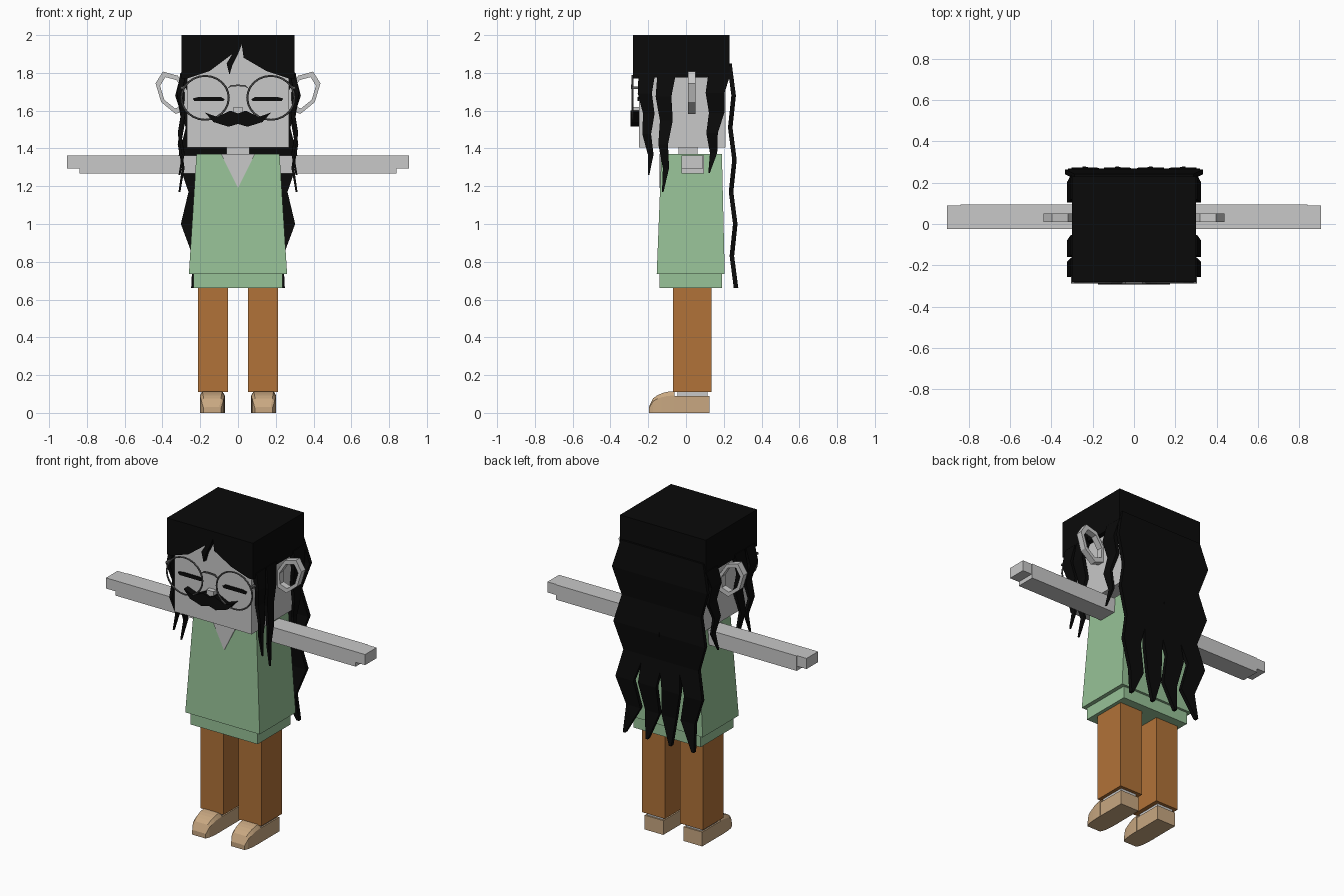
import bpy
import bmesh
from math import sin, cos, pi, sqrt

cube = bpy.data.objects.get("Cube")
if cube:
    bpy.data.objects.remove(cube, do_unlink=True)


def material(name, red, green, blue):
    mat = bpy.data.materials.new(name)
    mat.use_nodes = True
    mat.diffuse_color = (red, green, blue, 1)
    shader = mat.node_tree.nodes["Principled BSDF"]
    shader.inputs["Base Color"].default_value = mat.diffuse_color
    return mat


SKIN = material("pale grey skin", .58, .58, .58)
HAIR = material("black hair", .003, .003, .003)
SHIRT = material("soft green cloth", .31, .54, .31)
TROUSERS = material("rust brown cloth", .44, .17, .04)
LEATHER = material("tan leather", .58, .39, .22)
METAL = material("dark grey metal", .12, .12, .12)


def loft(name, rings, mat):
    """Skin a list of equal-length point rings and cap both ends."""
    bm = bmesh.new()
    loops = [[bm.verts.new(point) for point in ring] for ring in rings]
    for lower, upper in zip(loops, loops[1:]):
        for i in range(len(lower)):
            bm.faces.new((lower[i - 1], lower[i], upper[i], upper[i - 1]))
    bm.faces.new(loops[0])
    bm.faces.new(loops[-1])
    bmesh.ops.recalc_face_normals(bm, faces=bm.faces)
    mesh = bpy.data.meshes.new(name)
    bm.to_mesh(mesh)
    bm.free()
    mesh.materials.append(mat)
    ob = bpy.data.objects.new(name, mesh)
    bpy.context.collection.objects.link(ob)


def rect(x, half, front, back, z):
    """Horizontal rectangle centred on x."""
    return [(x - half, front, z), (x + half, front, z),
            (x + half, back, z), (x - half, back, z)]


def block(name, x, half, front, back, bottom, top, mat):
    loft(name, [rect(x, half, front, back, z) for z in (bottom, top)], mat)


def plate(name, outline, front, back, mat, side=1):
    """Extrude an x-z outline along y, mirrored when side is negative."""
    loft(name, [[(side * x, y, z) for x, z in outline] for y in (front, back)], mat)


def mirrored(half_outline):
    """Complete an outline whose first and last points lie on the centre line."""
    return half_outline + [(-x, z) for x, z in half_outline[-2:0:-1]]


def side_lock(name, side, root, tip, width, tip_z):
    """Pointed lock beside the face, zigzagging outwards as it falls."""
    rings = []
    for i in range(6):
        t = i / 5
        half = width * (1 - t) ** .8 + .004
        y = root + (tip - root) * t + .008 * (-1) ** i
        x = side * (.3 - .01 * (-1) ** i)
        rings.append(rect(x, .015 - .01 * t, y - half, y + half, 1.8 + (tip_z - 1.8) * t))
    loft(name, rings, HAIR)


def back_lock(name, side, x, sway):
    """Long lock down the back, swaying sideways and in depth."""
    rings = []
    for i in range(8):
        t = i / 7
        half = .09 * (1 - t) ** .4 + .008
        wave = -(-1) ** i
        y = .24 + .01 * wave + .015 * t
        rings.append(rect(side * (x + sway * wave), half, y - .012, y + .012,
                          1.85 - 1.19 * t))
    loft(name, rings, HAIR)


def ear(name, side):
    """Leaning seven-sided open band, its inner edge sunk in the head."""
    rings = []
    for i in range(8):
        angle = pi - i * 2 * pi / 7
        ring = []
        for scale, y in ((1, .01), (1, .05), (.74, .05), (.74, .01)):
            rise = .115 * scale * sin(angle)
            x = .345 + .085 * scale * cos(angle) + .3 * rise
            ring.append((side * x, y, 1.695 + rise))
        rings.append(ring)
    loft(name, rings, SKIN)


def shoe_toe(name, x):
    """Rounded toe cap that narrows and drops towards the front."""
    rings = []
    for i in range(7):
        t = i / 6
        curve = sqrt(1 - t * t)
        half = .066 * (.7 + .3 * curve)
        top = .03 + .085 * curve
        y = -.06 - .137 * t
        rings.append([(x - half, y, 0), (x + half, y, 0),
                      (x + half, y, .8 * top), (x + .8 * half, y, top),
                      (x - .8 * half, y, top), (x - half, y, .8 * top)])
    loft(name, rings, LEATHER)


# Head, neck and clothes
block("head", 0, .27, -.25, .21, 1.405, 1.96, SKIN)
block("neck", 0, .06, -.04, .06, 1.34, 1.42, SKIN)
block("nose", 0, .025, -.28, -.24, 1.585, 1.62, SKIN)
loft("shirt", [rect(0, .26, -.155, .205, .735), rect(0, .22, -.13, .19, 1.37)], SHIRT)
block("shirt_hem", 0, .235, -.14, .19, .66, .74, SHIRT)
plate("open_collar", [(-.09, 1.37), (0, 1.19), (.09, 1.37)], -.139, -.12, SKIN)

# Hair cap, and a parted fringe with one loose curl
block("hair_cap", 0, .3, -.249, .23, 1.775, 2, HAIR)
fringe = [(-.3, 2), (-.3, 1.77), (-.27, 1.77), (-.15, 1.81), (-.03, 1.9),
          (-.06, 1.85), (-.045, 1.79), (-.03, 1.84), (0, 1.9), (.02, 1.95),
          (.03, 1.88), (.15, 1.81), (.27, 1.77), (.3, 1.77), (.3, 2)]
plate("hair_fringe", fringe, -.28, -.248, HAIR)

# Face and glasses bridge
moustache = mirrored([(0, 1.585), (.04, 1.6), (.11, 1.567), (.175, 1.59),
                      (.13, 1.54), (.05, 1.515), (0, 1.53)])
plate("moustache", moustache, -.293, -.248, HAIR)
bridge = mirrored([(0, 1.738), (.04, 1.735), (.06, 1.715), (.035, 1.727), (0, 1.73)])
plate("glasses_bridge", bridge, -.29, -.28, METAL)
eye = [(.07, 1.66), (.09, 1.672), (.21, 1.672), (.24, 1.665), (.23, 1.65), (.08, 1.65)]

for side, label in ((1, "left"), (-1, "right")):
    # Hanging hair
    side_lock(f"{label}_front_lock", side, -.215, -.19, .04, 1.26)
    side_lock(f"{label}_middle_lock", side, -.11, -.115, .045, 1.17)
    side_lock(f"{label}_rear_lock", side, .17, .13, .055, 1.27)
    back_lock(f"{label}_outer_back_lock", side, .215, .025)
    back_lock(f"{label}_inner_back_lock", side, .07, .012)

    # Arm with a thinner hand end
    block(f"{label}_arm", side * .52, .32, -.025, .095, 1.268, 1.362, SKIN)
    block(f"{label}_fingers", side * .87, .035, -.025, .09, 1.295, 1.362, SKIN)

    # Leg, ankle and shoe
    foot_x = side * .136
    block(f"{label}_trouser_leg", side * .133, .08, -.07, .135, .11, .7, TROUSERS)
    block(f"{label}_ankle", foot_x, .056, -.045, .115, .07, .13, SKIN)
    block(f"{label}_shoe_heel", foot_x, .065, -.06, .125, 0, .09, LEATHER)
    shoe_toe(f"{label}_shoe_toe", foot_x)

    # Ear, closed eye and glasses
    ear(f"{label}_ear", side)
    plate(f"{label}_closed_eye", eye, -.257, -.249, HAIR, side)
    bpy.ops.mesh.primitive_torus_add(
        location=(side * .174, -.284, 1.668), rotation=(pi / 2, 0, 0),
        major_segments=24, minor_segments=6, major_radius=.125, minor_radius=.0055)
    rim = bpy.context.object
    rim.name = f"{label}_glasses_rim"
    rim.scale.y = .93
    rim.data.materials.append(METAL)
    block(f"{label}_glasses_hinge", side * .296, .008, -.287, -.25, 1.715, 1.727, METAL)
